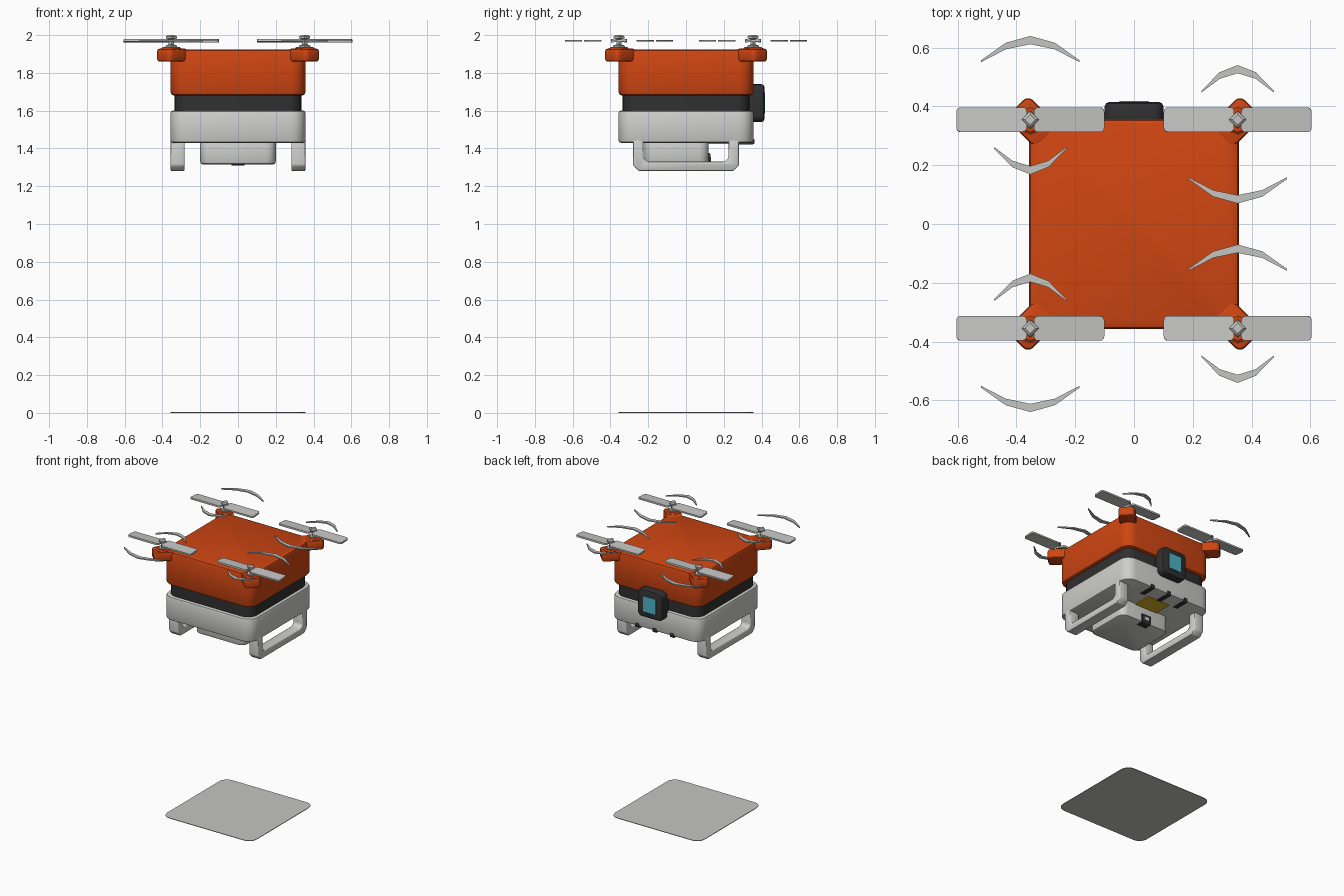
import bpy, bmesh, math
from mathutils import Matrix, Vector

cube = bpy.data.objects.get("Cube")
if cube:
    bpy.data.objects.remove(cube, do_unlink=True)


def material(name, rgb):
    m = bpy.data.materials.new(name)
    m.use_nodes = True
    m.diffuse_color = (*rgb, 1)
    m.node_tree.nodes["Principled BSDF"].inputs["Base Color"].default_value = (*rgb, 1)
    return m


ORANGE = material("orange", (0.62, 0.06, 0.006))
WHITE = material("shell white", (0.62, 0.62, 0.61))
GREY = material("light grey", (0.56, 0.56, 0.55))
DARK = material("charcoal", (0.03, 0.03, 0.03))
CYAN = material("lens cyan", (0.08, 0.45, 0.6))
GOLD = material("gold", (0.7, 0.45, 0.02))


def finish(bm, name, mat, smooth=True):
    bmesh.ops.recalc_face_normals(bm, faces=bm.faces)
    me = bpy.data.meshes.new(name)
    bm.to_mesh(me)
    bm.free()
    me.materials.append(mat)
    ob = bpy.data.objects.new(name, me)
    bpy.context.collection.objects.link(ob)
    if smooth:
        bpy.ops.object.select_all(action='DESELECT')
        bpy.context.view_layer.objects.active = ob
        ob.select_set(True)
        bpy.ops.object.shade_smooth_by_angle(angle=math.radians(40))
    return ob


def box(name, mat, lo, hi, corner=0, edge=0, axis=2, matrix=None):
    """Box with rounded corners along one axis and softened remaining edges."""
    bm = bmesh.new()
    bmesh.ops.create_cube(bm, size=1)
    lo, hi = Vector(lo), Vector(hi)
    for v in bm.verts:
        v.co = Vector((lo[i] + (v.co[i] + 0.5) * (hi[i] - lo[i]) for i in range(3)))

    def along(e):
        return abs((e.verts[0].co - e.verts[1].co).normalized()[axis]) > 0.9
    if corner:
        bmesh.ops.bevel(bm, geom=[e for e in bm.edges if along(e)], offset=corner,
                        segments=4, profile=0.5, affect='EDGES')
    if edge:
        rim = [e for e in bm.edges if not along(e)]
        bmesh.ops.bevel(bm, geom=rim, offset=edge, segments=2, profile=0.5, affect='EDGES')
    if matrix:
        bm.transform(matrix)
    return finish(bm, name, mat)


def prism(name, mat, points, direction, matrix=None, soft=0):
    """Extrude a flat outline."""
    bm = bmesh.new()
    face = bm.faces.new([bm.verts.new(p) for p in points])
    out = bmesh.ops.extrude_face_region(bm, geom=[face])
    bmesh.ops.translate(bm, vec=direction,
                        verts=[g for g in out["geom"] if isinstance(g, bmesh.types.BMVert)])
    bmesh.ops.recalc_face_normals(bm, faces=bm.faces)
    if soft:
        bmesh.ops.bevel(bm, geom=bm.edges[:], offset=soft, segments=2, profile=0.5, affect='EDGES')
    if matrix:
        bm.transform(matrix)
    return finish(bm, name, mat, bool(soft))


def lathe(name, mat, profile, centre, sides):
    """Faceted turned part from (radius, height) pairs."""
    bm = bmesh.new()
    rings = [[bm.verts.new((centre[0] + r * math.cos(math.tau * i / sides),
                            centre[1] + r * math.sin(math.tau * i / sides), z))
              for i in range(sides)] for r, z in profile]
    for a, b in zip(rings, rings[1:]):
        for i in range(sides):
            j = (i + 1) % sides
            bm.faces.new((a[i], a[j], b[j], b[i]))
    bm.faces.new(rings[0])
    bm.faces.new(rings[-1])
    return finish(bm, name, mat, False)


# Ground plate and stacked body
S = 0.357
box("ground_plate", GREY, (-S, -S, 0), (S, S, 0.004), corner=0.06)
box("top_shell", ORANGE, (-S, -S, 1.68), (S, S, 1.925), corner=0.075, edge=0.018)
box("middle_band", DARK, (-0.335, -0.335, 1.58), (0.335, 0.335, 1.70), corner=0.07)
box("lower_shell", WHITE, (-S, -S, 1.43), (S, S, 1.60), corner=0.075, edge=0.012)

# Cargo box with latch, and gold plate under the shell
box("cargo_box", WHITE, (-0.2, -0.22, 1.315), (0.2, 0.12, 1.45), corner=0.05, edge=0.015)
box("latch", DARK, (-0.035, 0.07, 1.309), (0.035, 0.13, 1.375), corner=0.008, axis=0)
box("latch_inset", WHITE, (-0.018, 0.125, 1.33), (0.018, 0.133, 1.355))
box("gold_plate", GOLD, (-0.09, 0.11, 1.424), (0.09, 0.25, 1.432))

# Vent slots wrapping the rear lower edge
for i in (-1, 0, 1):
    box("vent_slot", DARK, (i * 0.14 - 0.014, 0.25, 1.422),
        (i * 0.14 + 0.014, 0.362, 1.452), corner=0.008, axis=0)

# Rear camera
box("camera_housing", DARK, (-0.1, 0.33, 1.54), (0.1, 0.415, 1.74), corner=0.035, edge=0.015, axis=1)
box("camera_lens", CYAN, (-0.05, 0.41, 1.585), (0.05, 0.419, 1.695), corner=0.01, axis=1)

# Landing legs: U-shaped loops on both sides
half = [(0.28, 1.46), (0.28, 1.31), (0.25, 1.28)]
inner = [(0.205, 1.33), (0.225, 1.35), (0.225, 1.46)]
outline = half + [(-y, z) for y, z in reversed(half)] + \
    [(-y, z) for y, z in reversed(inner)] + inner
for x, side in ((0.282, "left"), (-0.357, "right")):
    prism(side + "_landing_leg", WHITE, [(x, y, z) for y, z in outline],
          (0.075, 0, 0), soft=0.008)


def swoosh(name, span, sag, rise, flip, centre):
    """Tapered motion arc beside a rotor."""
    steps = [(-1, 1, 0.003), (-0.5, 0.28, 0.011), (0, 0, 0.014), (0.5, 0.28, 0.011), (1, 1, 0.003)]
    rim = [(t * span, flip * (rise - s * sag), 0) for t, s, w in steps]
    under = [(t * span * (1 - w), flip * (rise - s * sag - 2 * w), 0) for t, s, w in steps]
    prism(name, GREY, rim + under[::-1], (0, 0, 0.008),
          Matrix.Translation((*centre, 1.966)))


# Four rotors: arm, motor, hub, two blades, two motion arcs
for sx in (-1, 1):
    for sy in (-1, 1):
        cx, cy = sx * 0.353, sy * 0.355
        turn = Matrix.Rotation(math.atan2(sy, sx), 4, 'Z')
        box("rotor_arm", ORANGE, (0.42, -0.055, 1.86), (0.565, 0.055, 1.928),
            corner=0.025, edge=0.012, matrix=turn)
        lathe("motor_cap", ORANGE, [(0.052, 1.91), (0.052, 1.93), (0.042, 1.938)], (cx, cy), 8)
        lathe("rotor_hub", GREY, [(0.032, 1.935), (0.03, 1.945), (0.014, 1.95), (0.014, 1.978),
                                  (0.029, 1.983), (0.029, 1.993), (0.018, 2.0)], (cx, cy), 4)
        for d in (-1, 1):
            pitch = Matrix.Translation((cx, cy, 1.97)) @ Matrix.Rotation(math.radians(4 * d), 4, 'X')
            x0, x1 = sorted((d * 0.012, d * 0.252))
            box("rotor_blade", GREY, (x0, -0.042, -0.006), (x1, 0.042, 0.006),
                corner=0.015, matrix=pitch)
        # The wide arc is outboard on the right rotors and inboard on the left
        wide = -sx * sy
        swoosh("wide_motion_arc", 0.168, 0.083, 0.285, wide, (cx, cy))
        swoosh("narrow_motion_arc", 0.123, 0.087, 0.186, -wide, (cx, cy))
